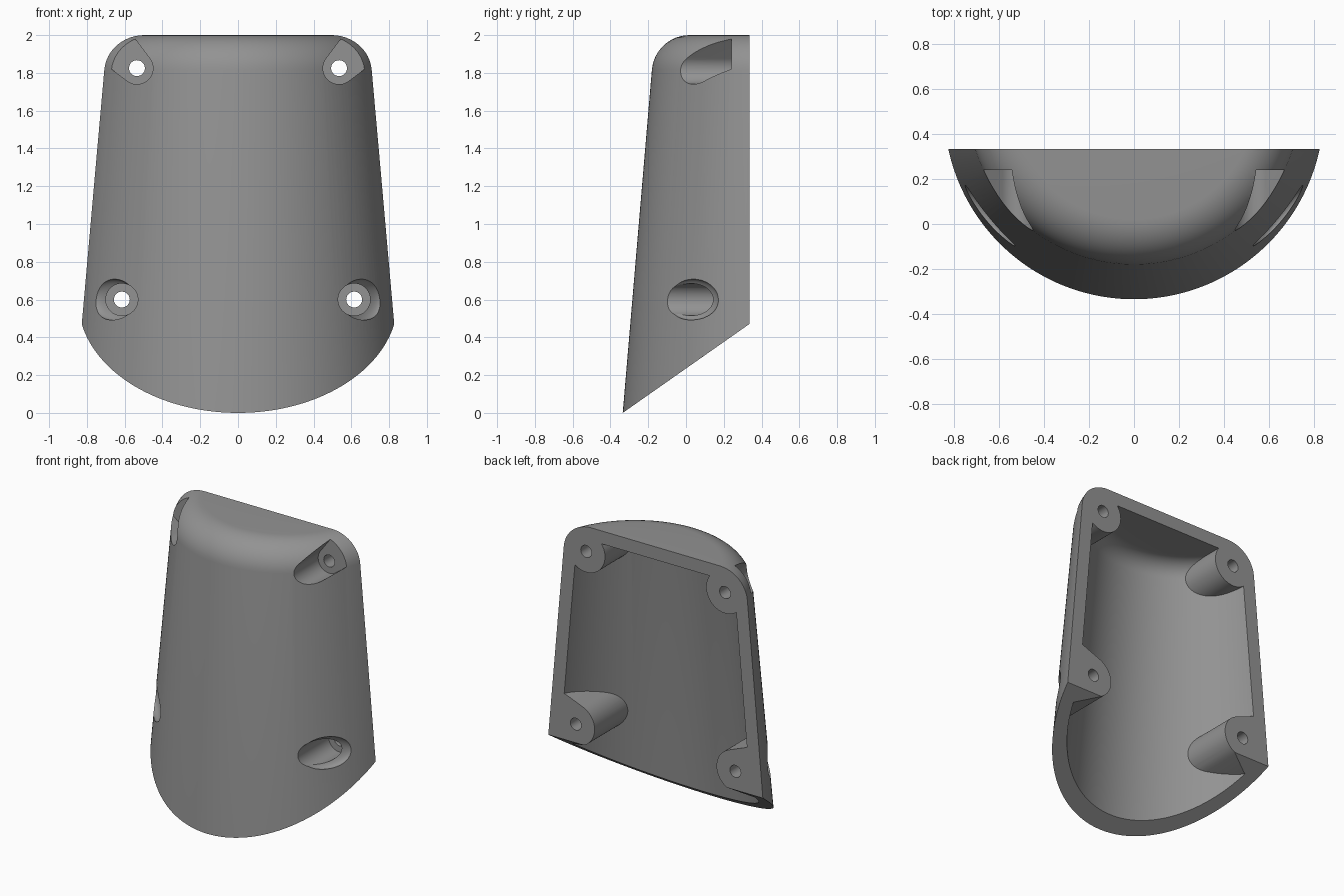
import bpy, bmesh, math
from mathutils import Matrix, Vector

if "Cube" in bpy.data.objects:
    bpy.data.objects.remove(bpy.data.objects["Cube"])

AXIS_Y, BACK_Y = 0.563, 0.335
SLOPE = 0.085
WALL = 0.09


def add_object(name, bm):
    bmesh.ops.recalc_face_normals(bm, faces=bm.faces)
    mesh = bpy.data.meshes.new(name)
    bm.to_mesh(mesh)
    bm.free()
    ob = bpy.data.objects.new(name, mesh)
    bpy.context.collection.objects.link(ob)
    return ob


def rounded_cone(z0, top, r0, fillet):
    """Solid of revolution: tapered side, rounded shoulder, flat top."""
    a = math.atan(SLOPE)
    zc = top - fillet
    zt = zc + fillet * math.sin(a)
    rc = r0 - SLOPE * zt - fillet * math.cos(a)
    pts = [(0, z0), (r0 - SLOPE * z0, z0)]
    for i in range(13):
        t = a + (math.pi / 2 - a) * i / 12
        pts.append((rc + fillet * math.cos(t), zc + fillet * math.sin(t)))
    pts.append((0, top))
    bm = bmesh.new()
    vs = [bm.verts.new((r, AXIS_Y, z)) for r, z in pts]
    es = [bm.edges.new(p) for p in zip(vs, vs[1:])]
    bmesh.ops.spin(bm, geom=vs + es, cent=(0, AXIS_Y, 0), axis=(0, 0, 1),
                   angle=2 * math.pi, steps=192)
    bmesh.ops.remove_doubles(bm, verts=bm.verts, dist=1e-5)
    return bm


def slice_off(bm, point, normal):
    """Remove everything on the normal side and cap the opening."""
    bmesh.ops.bisect_plane(bm, geom=bm.verts[:] + bm.edges[:] + bm.faces[:],
                           plane_co=point, plane_no=normal, clear_outer=True)
    bmesh.ops.holes_fill(bm, edges=[e for e in bm.edges if e.is_boundary], sides=0)


def capsule(name, c1, r1, c2, r2, y0, y1):
    """Hull of two circles in the xz plane, extruded along y."""
    bm = bmesh.new()
    d = Vector(c2) - Vector(c1)
    base = math.atan2(d.y, d.x)
    tilt = math.acos((r1 - r2) / d.length) if d.length else math.pi / 2
    n, ring = 24, []
    for c, r, a0, a1 in ((c2, r2, -tilt, tilt), (c1, r1, tilt, 2 * math.pi - tilt)):
        for i in range(n + 1):
            t = base + a0 + (a1 - a0) * i / n
            ring.append((c[0] + r * math.cos(t), c[1] + r * math.sin(t)))
    lo = [bm.verts.new((x, y0, z)) for x, z in ring]
    hi = [bm.verts.new((x, y1, z)) for x, z in ring]
    bm.faces.new(lo)
    bm.faces.new(hi)
    for i in range(len(ring)):
        j = (i + 1) % len(ring)
        bm.faces.new((lo[i], lo[j], hi[j], hi[i]))
    bmesh.ops.remove_doubles(bm, verts=bm.verts, dist=1e-5)
    return add_object(name, bm)


def cylinder(name, x, z, r, y0, y1):
    bm = bmesh.new()
    m = Matrix.Translation((x, (y0 + y1) / 2, z)) @ Matrix.Rotation(math.pi / 2, 4, 'X')
    bmesh.ops.create_cone(bm, cap_ends=True, segments=48, radius1=r, radius2=r,
                          depth=y1 - y0, matrix=m)
    return add_object(name, bm)


def flare(name, loc, angle, size):
    bm = bmesh.new()
    m = (Matrix.Translation(loc) @ Matrix.Rotation(angle, 4, 'Z')
         @ Matrix.Diagonal((*size, 1)))
    bmesh.ops.create_uvsphere(bm, u_segments=48, v_segments=24, radius=1, matrix=m)
    return add_object(name, bm)


def subtract(target, cutter):
    mod = target.modifiers.new("cut", 'BOOLEAN')
    mod.operation, mod.solver, mod.object = 'DIFFERENCE', 'EXACT', cutter
    bpy.context.view_layer.objects.active = target
    bpy.ops.object.modifier_apply(modifier=mod.name)
    bpy.data.objects.remove(cutter)


# Outer body: rounded cone cut by the flat back and the sloping bottom
bm = rounded_cone(-0.2, 2.0, 0.898, 0.2)
slice_off(bm, (0, BACK_Y, 0), (0, 1, 0))
slice_off(bm, (0, -BACK_Y, 0), (0, 0.47, -0.67))
cover = add_object("cover_shell", bm)

# Hollow inside, leaving material for the four screw bosses
cavity = add_object("cavity", rounded_cone(-0.3, 2.0 - WALL, 0.898 - WALL, 0.12))
UP, LOW = (0.535, 1.825), (0.615, 0.60)
for s in (-1, 1):
    ux, lx = s * UP[0], s * LOW[0]
    subtract(cavity, capsule("upper_boss", (ux, UP[1]), 0.145,
                             (ux + s * 0.13, UP[1] + 0.13), 0.18, -0.6, 0.7))
    subtract(cavity, capsule("lower_boss", (lx, LOW[1]), 0.145,
                             (lx + s * 0.15, LOW[1]), 0.20, -0.6, 0.7))
subtract(cover, cavity)

# Screw pockets, their soft outer flares and the through holes
for s in (-1, 1):
    ux, lx = s * UP[0], s * LOW[0]
    subtract(cover, capsule("upper_pocket", (ux, UP[1]), 0.085,
                            (ux + s * 0.15, UP[1] + 0.15), 0.115, -0.7, 0.24))
    subtract(cover, cylinder("lower_pocket", lx, LOW[1], 0.085, -0.7, 0.24))
    subtract(cover, flare("lower_flare", (s * 0.66, 0.033, LOW[1]),
                          s * math.atan2(0.78, 0.63), (0.175, 0.05, 0.11)))
    subtract(cover, cylinder("upper_hole", ux, UP[1], 0.042, -0.7, 0.7))
    subtract(cover, cylinder("lower_hole", lx, LOW[1], 0.042, -0.7, 0.7))

# Single grey finish
grey = bpy.data.materials.new("grey")
grey.diffuse_color = (0.29, 0.29, 0.29, 1)
grey.use_nodes = True
grey.node_tree.nodes["Principled BSDF"].inputs["Base Color"].default_value = grey.diffuse_color
cover.data.materials.clear()
cover.data.materials.append(grey)
for p in cover.data.polygons:
    p.material_index = 0
bpy.ops.object.select_all(action='DESELECT')
cover.select_set(True)
bpy.context.view_layer.objects.active = cover
bpy.ops.object.shade_smooth_by_angle(angle=math.radians(25))
